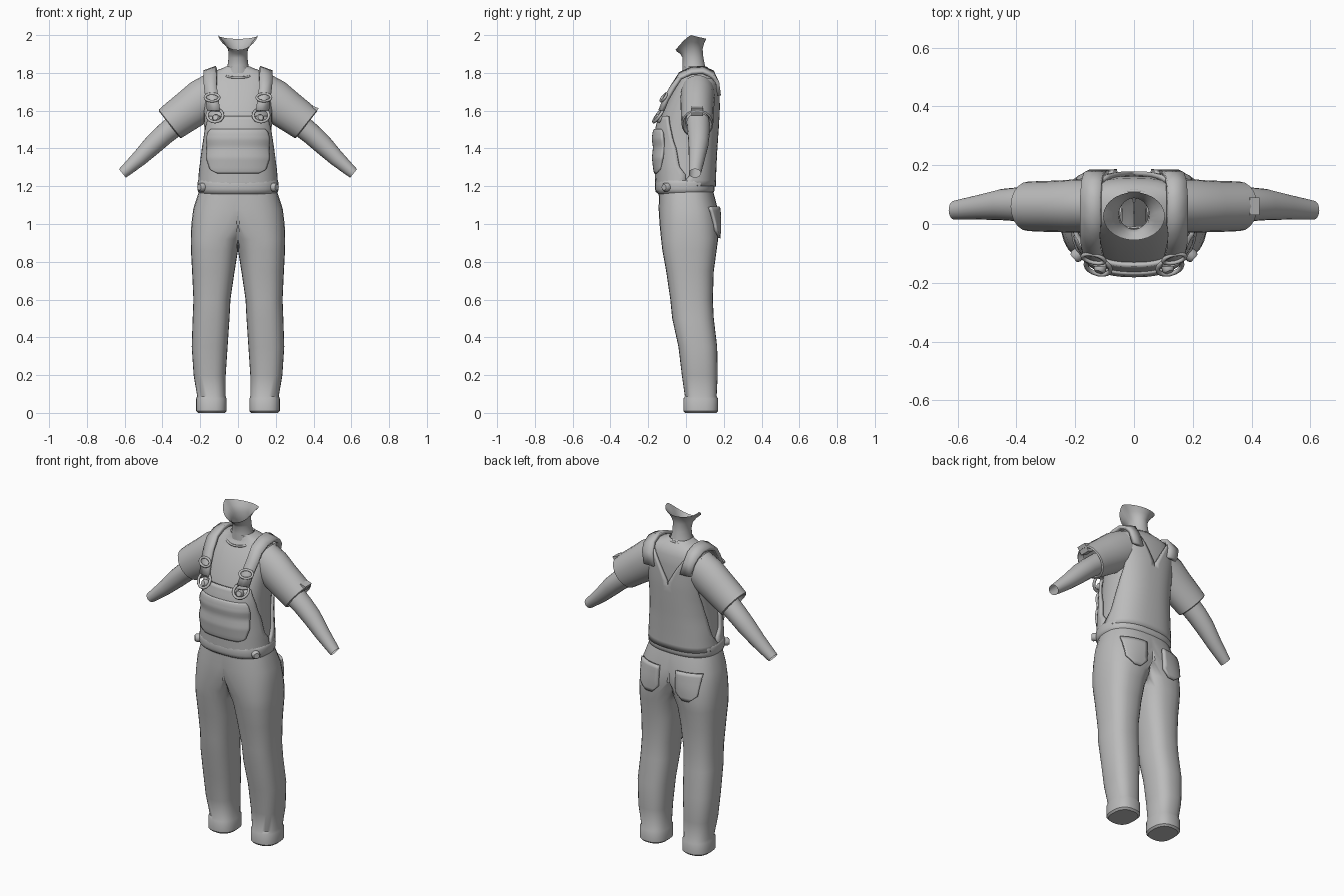
import bpy, bmesh, math
from mathutils import Vector

if "Cube" in bpy.data.objects:
    bpy.data.objects.remove(bpy.data.objects["Cube"])

cloth = bpy.data.materials.new("plain_grey")
cloth.diffuse_color = (0.5, 0.5, 0.5, 1)
cloth.use_nodes = True
cloth.node_tree.nodes["Principled BSDF"].inputs["Base Color"].default_value = cloth.diffuse_color
N = 2.5      # squareness of body sections
SEG = 28


def finish(name, verts, faces, mirror=False, thick=0, angle=40):
    me = bpy.data.meshes.new(name)
    me.from_pydata([tuple(v) for v in verts], [], faces)
    me.materials.append(cloth)
    ob = bpy.data.objects.new(name, me)
    bpy.context.collection.objects.link(ob)
    bpy.ops.object.select_all(action='DESELECT')
    ob.select_set(True)
    bpy.context.view_layer.objects.active = ob
    bpy.ops.object.shade_smooth_by_angle(angle=math.radians(angle))
    if mirror:
        ob.modifiers.new("mirror", 'MIRROR').merge_threshold = 0.001
    if thick:
        s = ob.modifiers.new("thickness", 'SOLIDIFY')
        s.thickness, s.offset = thick, 0
    return ob


def loft(name, rings, cap0=False, cap1=False, keep=None, **kw):
    n = len(rings[0])
    verts = [Vector(p) for r in rings for p in r]
    faces = []
    for k in range(len(rings) - 1):
        for i in range(n):
            j = (i + 1) % n
            f = [k * n + i, k * n + j, (k + 1) * n + j, (k + 1) * n + i]
            if keep is None or keep([verts[q] for q in f]):
                faces.append(f)
    if cap0:
        faces.append(list(range(n))[::-1])
    if cap1:
        faces.append(list(range((len(rings) - 1) * n, len(rings) * n)))
    return finish(name, verts, faces, **kw)


def spow(v, e):
    return math.copysign(abs(v) ** e, v)


# Section rows are (z, xmin, xmax, ymin, ymax); angle 0 faces front, 90 degrees the +x side
def point(row, t, o=0):
    z, x0, x1, y0, y1 = row
    return Vector(((x0 + x1) / 2 + ((x1 - x0) / 2 + o) * spow(math.sin(t), 2 / N),
                   (y0 + y1) / 2 - ((y1 - y0) / 2 + o) * spow(math.cos(t), 2 / N), z))


def ring(row):
    return [point(row, 2 * math.pi * i / SEG) for i in range(SEG)]


def lerp_rows(rows, z):
    for a, b in zip(rows, rows[1:]):
        if a[0] <= z <= b[0] and b[0] > a[0]:
            f = (z - a[0]) / (b[0] - a[0])
            return [p + (q - p) * f for p, q in zip(a, b)]
    return list(rows[-1])


# Cloth panel laid over a body profile; outline rows are (z, x_inner, x_outer, lift)
def panel(name, body, outline, back=False, thick=0.016, nz=18, nx=10):
    verts, faces = [], []
    z0, z1 = outline[0][0], outline[-1][0]
    for k in range(nz + 1):
        z, xa, xb, lift = lerp_rows(outline, z0 + (z1 - z0) * k / nz)
        row = lerp_rows(body, z)
        cx, rx = (row[1] + row[2]) / 2, (row[2] - row[1]) / 2
        ts = [math.asin(spow(max(-1, min(1, (x - cx) / rx)), N / 2)) for x in (xa, xb)]
        for i in range(nx + 1):
            t = ts[0] + (ts[1] - ts[0]) * i / nx
            verts.append(point(row, math.pi - t if back else t, lift))
    w = nx + 1
    for k in range(nz):
        for i in range(nx):
            f = [k * w + i, k * w + i + 1, (k + 1) * w + i + 1, (k + 1) * w + i]
            faces.append(f[::-1] if back else f)
    return finish(name, verts, faces, mirror=True, thick=thick)


# Tube along a path, closed for rings
def tube(name, pts, r, closed=False):
    cu = bpy.data.curves.new(name, 'CURVE')
    cu.dimensions, cu.bevel_depth, cu.bevel_resolution = '3D', r, 2
    sp = cu.splines.new('POLY')
    sp.points.add(len(pts) - 1)
    for p, q in zip(sp.points, pts):
        p.co = (*q, 1)
    sp.use_cyclic_u = closed
    cu.use_fill_caps = True
    cu.materials.append(cloth)
    ob = bpy.data.objects.new(name, cu)
    bpy.context.collection.objects.link(ob)
    return ob


def disc(name, at, axis, r, h):
    axis = Vector(axis).normalized()
    u = axis.orthogonal().normalized()
    v = axis.cross(u)
    rings = [[Vector(at) + axis * d + (u * math.cos(a) + v * math.sin(a)) * q
              for a in [2 * math.pi * i / 12 for i in range(12)]]
             for d, q in ((-h, r), (h * .5, r), (h, r * .7))]
    return loft(name, rings, True, True, mirror=True)


# Trousers: each leg blends into half of the hips
legs = [(0, .07, .212, -.005, .16), (.01, .06, .222, -.014, .17), (.075, .06, .222, -.014, .17),
        (.088, .066, .216, -.006, .162), (.2, .065, .235, -.022, .168), (.35, .055, .245, -.04, .165),
        (.5, .045, .24, -.073, .147), (.6, .04, .236, -.083, .142), (.75, .018, .243, -.105, .147),
        (.86, .0, .249, -.125, .162), (.92, -.03, .25, -.132, .17), (1.0, -.12, .247, -.14, .172),
        (1.08, -.2, .237, -.145, .168), (1.17, -.208, .208, -.142, .145)]
leg_rings = [[Vector((max(p.x, 0), p.y, p.z)) for p in ring(r)] for r in legs]
loft("trousers", leg_rings, cap0=True, mirror=True, keep=lambda f: any(v.x > 1e-5 for v in f))
panel("back_pocket", legs, [(.925, .10, .14, .004), (.965, .06, .185, .006), (1.09, .055, .195, .008)],
      back=True, nz=8)

# Shirt body
torso = [(1.15, -.2, .2, -.145, .14), (1.3, -.19, .19, -.15, .145), (1.4, -.18, .18, -.153, .15),
         (1.5, -.178, .178, -.148, .157), (1.6, -.182, .182, -.122, .163), (1.7, -.186, .186, -.075, .163),
         (1.76, -.18, .18, -.04, .157), (1.79, -.16, .16, -.018, .145), (1.81, -.125, .125, -.01, .13),
         (1.825, -.08, .08, -.008, .115), (1.835, -.062, .062, -.015, .105)]
loft("shirt_body", [ring(r) for r in torso])
tube("shirt_collar", [(.088 * math.cos(a), .037 + .075 * math.sin(a), 1.8 + .025 * math.sin(a))
                      for a in [2 * math.pi * i / 32 for i in range(32)]], .006, True)

# Neck, flaring to an open jaw rim: (z, rx, y front, y back, front dip, back dip)
neck = []
for z, rx, y0, y1, fd, bd in [(1.8, .07, -.018, .11, 0, 0), (1.84, .055, -.018, .1, 0, 0),
                              (1.88, .05, -.018, .092, 0, 0), (1.925, .052, -.03, .088, .025, 0),
                              (1.965, .075, -.048, .095, .052, .01), (2.0, .105, -.055, .108, .078, .02)]:
    r = []
    for i in range(SEG):
        t = 2 * math.pi * i / SEG
        c = math.cos(t)
        r.append((rx * math.sin(t), (y0 + y1) / 2 - (y1 - y0) / 2 * c,
                  z - (fd * c ** 1.3 if c > 0 else -bd * c)))
    neck.append(r)
loft("neck", neck)


# Arms: rows are (x, z, half height, y centre, half depth)
def arm(name, rows):
    rings = [[(x + .62 * h * math.sin(a), y + d * math.cos(a), z + .785 * h * math.sin(a))
              for a in [2 * math.pi * i / 20 for i in range(20)]] for x, z, h, y, d in rows]
    loft(name, rings, mirror=True)


arm("sleeve", [(.11, 1.70, .112, .063, .09), (.18, 1.662, .112, .062, .092), (.25, 1.61, .106, .06, .088),
               (.32, 1.56, .1, .06, .086), (.36, 1.53, .096, .06, .084), (.364, 1.527, .088, .06, .077),
               (.34, 1.545, .07, .06, .062)])
arm("forearm", [(.31, 1.54, .06, .065, .062), (.39, 1.475, .056, .067, .058), (.45, 1.42, .053, .066, .053),
                (.52, 1.35, .043, .058, .043), (.58, 1.296, .034, .051, .036), (.612, 1.268, .029, .047, .032)])

# Small tab on one sleeve
tab = [[(x, y, z) for x, z, y in ((cx - .02, cz + .02, ya), (cx + .012, cz + .008, ya),
                                  (cx + .012, cz + .008, yb), (cx - .02, cz + .02, yb))]
       for cx, cz, ya, yb in ((.388, 1.565, .03, .09), (.415, 1.605, .03, .09))]
loft("sleeve_tab", tab, True, True)

# Dungaree bib, chest pocket and back panel
panel("bib", torso, [(1.2, 0, .2, .008), (1.25, 0, .195, .008), (1.4, 0, .176, .008),
                     (1.5, 0, .162, .008), (1.57, 0, .145, .008)])
panel("chest_pocket", torso, [(1.27, 0, .1, .012), (1.29, 0, .135, .016), (1.35, 0, .148, .021),
                              (1.395, 0, .148, .015), (1.41, 0, .148, .015), (1.45, 0, .146, .023),
                              (1.485, 0, .14, .02), (1.5, 0, .13, .014)], nz=24)
panel("back_panel", torso, [(1.2, 0, .2, .008), (1.26, 0, .192, .008), (1.4, 0, .172, .008),
                            (1.6, 0, .15, .008), (1.7, .055, .16, .008), (1.77, .1, .165, .008)], back=True)

# Waistband
loft("waistband", [ring((z, -.215 + i, .215 - i, -.164 + i, .152 - i)) for z, i in
                   ((1.16, .016), (1.17, .004), (1.185, 0), (1.215, 0), (1.23, .004), (1.24, .018))])
disc("waist_button", (.192, -.105, 1.195), (.75, -.65, 0), .023, .018)

# Shoulder straps: ribbon path (x, y, z)
path = [(.128, -.137, 1.6), (.136, -.113, 1.66), (.145, -.075, 1.725), (.147, -.03, 1.785),
        (.147, .03, 1.812), (.147, .09, 1.816), (.144, .14, 1.793), (.137, .166, 1.75), (.12, .175, 1.68)]
sv = [Vector(p) + Vector((s * .033, 0, -.012 * s if 2 < k < 7 else 0))
      + Vector((0, .014 * max(s, 0) if k < 3 else 0, 0)) for k, p in enumerate(path) for s in (-1, 0, 1)]
finish("shoulder_strap", sv, [[k * 3 + i, k * 3 + i + 1, k * 3 + i + 4, k * 3 + i + 3]
                              for k in range(len(path) - 1) for i in (0, 1)], mirror=True, thick=.02)


# Strap buckles: oval slider, wire loop and bib button
def oval(name, at, rx, rz, r):
    pts = [(at[0] + rx * math.cos(a), at[1] + .7 * rz * math.sin(a) + .2 * rx * math.cos(a),
            at[2] + rz * math.sin(a)) for a in [2 * math.pi * i / 16 for i in range(16)]]
    tube(name, pts, r, True).modifiers.new("mirror", 'MIRROR')


oval("strap_slider", (.137, -.118, 1.67), .038, .02, .007)
oval("strap_loop", (.122, -.146, 1.575), .042, .035, .008)
disc("bib_button", (.115, -.15, 1.56), (.3, -.9, .3), .021, .015)
